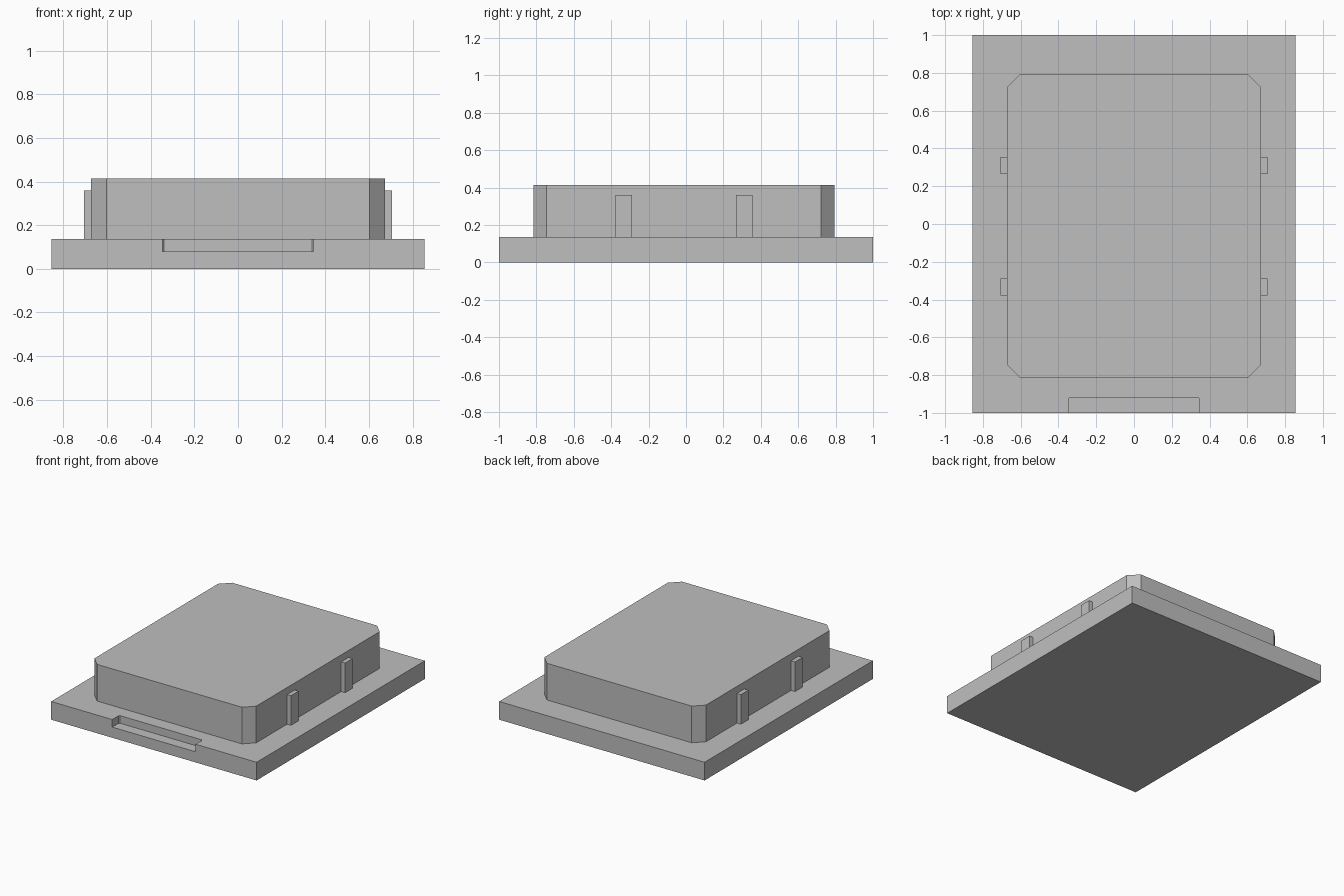
import bpy
import bmesh

default_cube = bpy.data.objects.get("Cube")
if default_cube:
    bpy.data.objects.remove(default_cube, do_unlink=True)

grey = bpy.data.materials.new("plain grey")
grey.use_nodes = True
COLOUR = (0.52, 0.52, 0.52, 1)
grey.diffuse_color = COLOUR
grey.node_tree.nodes["Principled BSDF"].inputs["Base Color"].default_value = COLOUR


def prism(name, outline, z0, z1):
    """Extrude a counter-clockwise outline from z0 up to z1."""
    bm = bmesh.new()
    face = bm.faces.new([bm.verts.new((x, y, z0)) for x, y in outline])
    side = bmesh.ops.extrude_face_region(bm, geom=[face], use_keep_orig=True)
    top = [v for v in side["geom"] if isinstance(v, bmesh.types.BMVert)]
    bmesh.ops.translate(bm, verts=top, vec=(0, 0, z1 - z0))
    bmesh.ops.recalc_face_normals(bm, faces=bm.faces)
    mesh = bpy.data.meshes.new(name)
    bm.to_mesh(mesh)
    bm.free()
    mesh.materials.append(grey)
    obj = bpy.data.objects.new(name, mesh)
    bpy.context.collection.objects.link(obj)
    return obj


def rectangle(x0, x1, y0, y1):
    return [(x0, y0), (x1, y0), (x1, y1), (x0, y1)]


def chamfered(x0, x1, y0, y1, c):
    return [(x0 + c, y0), (x1 - c, y0), (x1, y0 + c), (x1, y1 - c),
            (x1 - c, y1), (x0 + c, y1), (x0, y1 - c), (x0, y0 + c)]


BASE_TOP = 0.137
BODY_X = 0.673
BODY_Y = -0.011  # the raised body sits slightly forward

# Base plate with a shallow slot cut in the front edge
base = prism("base_plate", rectangle(-0.855, 0.855, -1, 1), 0, BASE_TOP)
cutter = prism("slot_cutter", chamfered(-0.347, 0.347, -1.1, -0.918, 0.008), 0.08, 0.3)
cutter.hide_render = True
cut = base.modifiers.new("front_slot", "BOOLEAN")
cut.operation = "DIFFERENCE"
cut.solver = "EXACT"
cut.object = cutter
bpy.context.view_layer.objects.active = base
bpy.ops.object.modifier_apply(modifier=cut.name)
bpy.data.objects.remove(cutter, do_unlink=True)

# Raised body with chamfered upright corners
prism("raised_body",
      chamfered(-BODY_X, BODY_X, BODY_Y - 0.804, BODY_Y + 0.804, 0.07),
      BASE_TOP, 0.413)

# Two upright tabs on each long side
for side, sx in (("left", 1), ("right", -1)):
    for end, sy in (("back", 1), ("front", -1)):
        x0, x1 = sorted((sx * BODY_X, sx * 0.706))
        y = BODY_Y + sy * 0.322
        prism(f"{side}_{end}_tab", rectangle(x0, x1, y - 0.045, y + 0.045),
              BASE_TOP, 0.36)
